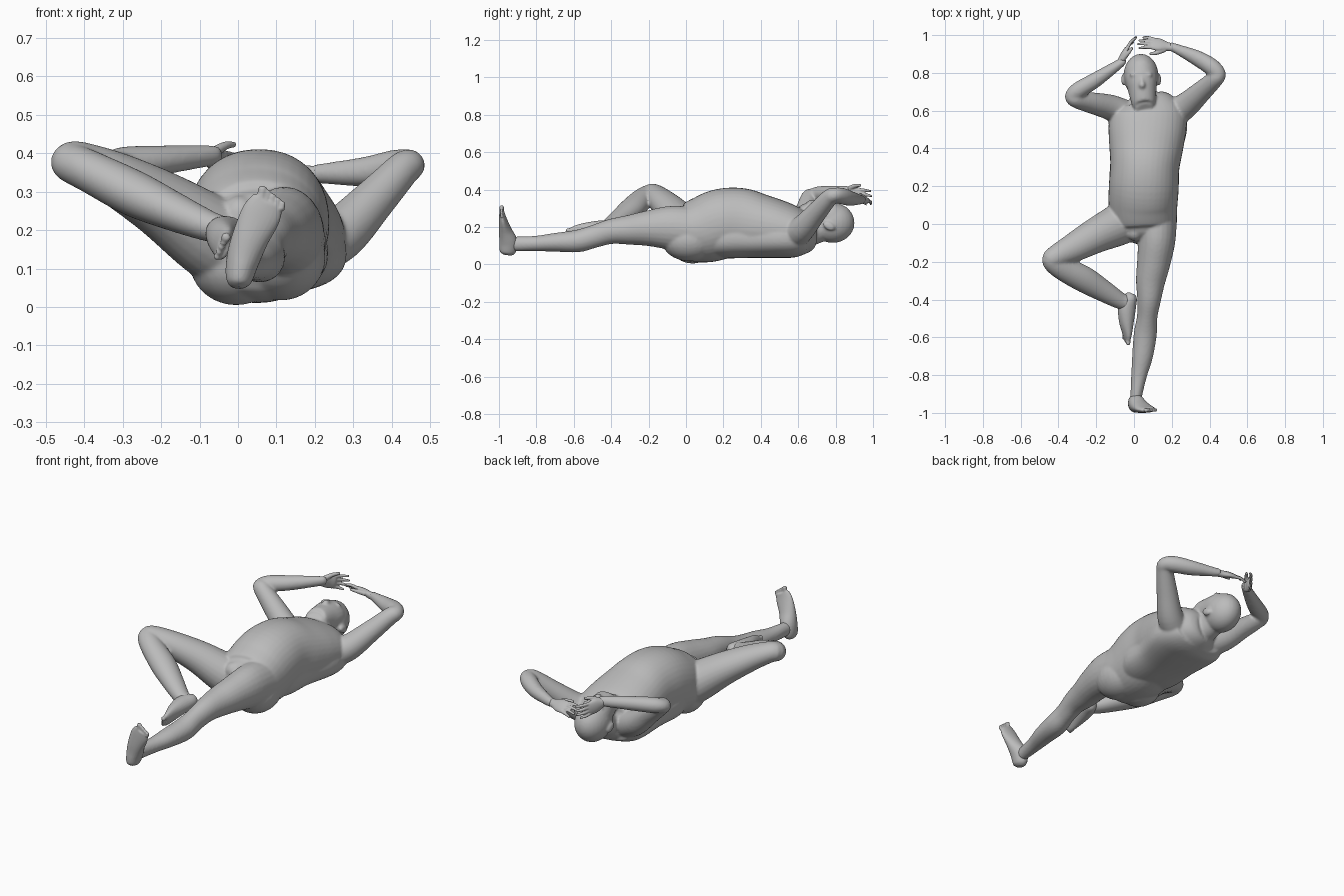
import bpy, bmesh, math
from mathutils import Vector, Matrix

skin = bpy.data.materials.new("plain grey")
skin.diffuse_color = (0.5, 0.5, 0.5, 1)


def tube(bm, pts, up, n=24, steps=5, power=2.0):
    """Loft of ellipses through (x, y, z, side radius, up radius)."""
    P = [Vector(p) for p in pts]
    rows = []
    for i in range(len(P) - 1):
        a, b, c, d = P[max(i - 1, 0)], P[i], P[i + 1], P[min(i + 2, len(P) - 1)]
        for s in range(steps + (i == len(P) - 2)):
            t = s / steps
            rows.append(0.5 * (2 * b + (c - a) * t + (2 * a - 5 * b + 4 * c - d) * t * t
                               + (3 * b - a - 3 * c + d) * t ** 3))
    C = [Vector(r[:3]) for r in rows]
    up, rings = Vector(up), []
    for i, r in enumerate(rows):
        tan = (C[min(i + 1, len(C) - 1)] - C[max(i - 1, 0)]).normalized()
        side = tan.cross(up).normalized()
        nor = side.cross(tan)
        ring = []
        for k in range(n):
            ca, sa = math.cos(2 * math.pi * k / n), math.sin(2 * math.pi * k / n)
            e = 2 / power
            ring.append(bm.verts.new(C[i] + side * (r[3] * math.copysign(abs(ca) ** e, ca))
                                     + nor * (r[4] * math.copysign(abs(sa) ** e, sa))))
        rings.append(ring)
    for a, b in zip(rings, rings[1:]):
        for k in range(n):
            bm.faces.new((a[k], a[(k + 1) % n], b[(k + 1) % n], b[k]))
    bm.faces.new(rings[0][::-1])
    bm.faces.new(rings[-1])


def ball(bm, loc, size, tilt=0):
    m = Matrix.Translation(loc) @ Matrix.Rotation(tilt, 4, 'X') @ Matrix.Diagonal((*size, 1))
    bmesh.ops.create_uvsphere(bm, u_segments=28, v_segments=18, radius=1, matrix=m)


def finish(bm, name, voxel, smooth):
    """Fuse the overlapping volumes into one smooth skin."""
    bmesh.ops.recalc_face_normals(bm, faces=bm.faces)
    me = bpy.data.meshes.new(name)
    bm.to_mesh(me)
    bm.free()
    me.materials.append(skin)
    ob = bpy.data.objects.new(name, me)
    bpy.context.collection.objects.link(ob)
    r = ob.modifiers.new("fuse", 'REMESH')
    r.mode, r.voxel_size, r.use_smooth_shade = 'VOXEL', voxel, True
    s = ob.modifiers.new("soften", 'SMOOTH')
    s.factor, s.iterations = 0.5, smooth


# torso, from the seat to the base of the neck
body = bmesh.new()
tube(body, [(0.06, -0.10, 0.18, 0.05, 0.06), (0.058, -0.06, 0.175, 0.14, 0.12),
            (0.055, 0.0, 0.17, 0.17, 0.155), (0.048, 0.1, 0.188, 0.182, 0.18),
            (0.052, 0.2, 0.218, 0.185, 0.188), (0.057, 0.3, 0.22, 0.183, 0.187),
            (0.064, 0.4, 0.205, 0.195, 0.17), (0.07, 0.5, 0.188, 0.205, 0.153),
            (0.075, 0.58, 0.172, 0.2, 0.135), (0.07, 0.64, 0.165, 0.15, 0.11),
            (0.06, 0.675, 0.165, 0.085, 0.08)], (0, 0, 1), n=40, power=2.15)
# broad flat back
tube(body, [(0.05, 0.08, 0.14, 0.13, 0.1), (0.05, 0.2, 0.14, 0.178, 0.108),
            (0.058, 0.35, 0.14, 0.183, 0.105), (0.072, 0.5, 0.14, 0.207, 0.105),
            (0.078, 0.58, 0.14, 0.2, 0.103), (0.075, 0.635, 0.14, 0.165, 0.085)],
     (0, 0, 1), n=40, power=2.4)
ball(body, (-0.005, 0.035, 0.115), (0.12, 0.125, 0.11))      # buttocks
ball(body, (0.11, 0.02, 0.13), (0.118, 0.15, 0.113))
ball(body, (0.005, -0.045, 0.24), (0.045, 0.045, 0.05))      # groin

# neck and head
tube(body, [(0.06, 0.6, 0.16, 0.09, 0.08), (0.05, 0.68, 0.18, 0.072, 0.075),
            (0.04, 0.76, 0.21, 0.07, 0.07)], (0, 0, 1))
ball(body, (0.037, 0.785, 0.222), (0.092, 0.116, 0.107))
tube(body, [(0.055, 0.613, 0.31, 0.042, 0.03), (0.052, 0.63, 0.293, 0.06, 0.055),
            (0.045, 0.70, 0.268, 0.074, 0.078), (0.038, 0.78, 0.25, 0.086, 0.085),
            (0.037, 0.85, 0.235, 0.065, 0.07)], (0, 0, 1))
tube(body, [(0.04, 0.785, 0.325, 0.01, 0.01), (0.042, 0.755, 0.336, 0.012, 0.014),
            (0.043, 0.735, 0.344, 0.017, 0.016), (0.043, 0.722, 0.338, 0.012, 0.01)], (0, 0, 1))
for s in (-1, 1):
    ball(body, (0.038 + s * 0.032, 0.79, 0.32), (0.03, 0.012, 0.012))   # brow
    ball(body, (0.038 + s * 0.094, 0.765, 0.205), (0.012, 0.034, 0.022), -0.5)  # ear

# raised arms
tube(body, [(0.18, 0.57, 0.15, 0.08, 0.08), (0.265, 0.62, 0.19, 0.07, 0.07),
            (0.35, 0.695, 0.275, 0.057, 0.056), (0.425, 0.765, 0.355, 0.046, 0.046),
            (0.442, 0.795, 0.37, 0.044, 0.04), (0.405, 0.835, 0.365, 0.046, 0.043),
            (0.33, 0.88, 0.352, 0.041, 0.038), (0.215, 0.932, 0.347, 0.024, 0.026),
            (0.19, 0.94, 0.347, 0.024, 0.022)], (0, -0.5, 1))
tube(body, [(-0.03, 0.57, 0.15, 0.08, 0.08), (-0.12, 0.615, 0.2, 0.068, 0.07),
            (-0.22, 0.64, 0.285, 0.057, 0.056), (-0.305, 0.66, 0.355, 0.046, 0.046),
            (-0.322, 0.678, 0.368, 0.043, 0.038), (-0.29, 0.71, 0.375, 0.045, 0.042),
            (-0.2, 0.765, 0.382, 0.04, 0.038), (-0.075, 0.85, 0.393, 0.024, 0.028),
            (-0.06, 0.868, 0.392, 0.02, 0.026)], (0, -0.5, 1))

# straight leg
tube(body, [(0.118, 0.05, 0.18, 0.11, 0.125), (0.12, -0.08, 0.195, 0.1, 0.118),
            (0.105, -0.2, 0.193, 0.089, 0.096), (0.088, -0.3, 0.185, 0.078, 0.08),
            (0.08, -0.4, 0.176, 0.063, 0.067), (0.07, -0.49, 0.15, 0.054, 0.061),
            (0.06, -0.58, 0.125, 0.061, 0.06), (0.045, -0.7, 0.118, 0.055, 0.05),
            (0.027, -0.8, 0.112, 0.042, 0.041), (0.013, -0.9, 0.11, 0.032, 0.039),
            (0.008, -0.95, 0.11, 0.03, 0.036)], (0, 0, 1))

# bent leg
tube(body, [(0.0, 0.045, 0.145, 0.115, 0.115), (-0.075, 0.0, 0.185, 0.112, 0.108),
            (-0.2, -0.06, 0.268, 0.094, 0.087), (-0.32, -0.125, 0.335, 0.077, 0.069),
            (-0.41, -0.17, 0.375, 0.06, 0.055), (-0.432, -0.195, 0.375, 0.055, 0.052),
            (-0.38, -0.235, 0.35, 0.062, 0.055), (-0.27, -0.29, 0.295, 0.07, 0.06),
            (-0.16, -0.355, 0.245, 0.058, 0.05), (-0.075, -0.405, 0.21, 0.045, 0.04),
            (-0.035, -0.415, 0.2, 0.04, 0.036)], (0, 0.1, 1))
finish(body, "body", 0.007, 6)


def hand(name, wrist, direction, up, thumb_side):
    bm = bmesh.new()
    w, d = Vector(wrist), Vector(direction).normalized()
    side = d.cross(Vector(up)).normalized()
    nor = side.cross(d)
    at = lambda f, s, h, a, b: (*(w + d * f + side * s + nor * h), a, b)
    tube(bm, [at(-0.02, 0, 0, 0.022, 0.02), at(0.01, 0, 0, 0.026, 0.019),
              at(0.05, 0, 0.005, 0.038, 0.016), at(0.085, 0, 0.004, 0.038, 0.013),
              at(0.095, 0, 0.003, 0.03, 0.008)], nor)
    for i, length in enumerate((0.072, 0.083, 0.078, 0.06)):
        s = (1.5 - i) * thumb_side
        tube(bm, [at(0.075, s * 0.018, 0.003, 0.0095, 0.0095),
                  at(0.085 + length * 0.5, s * 0.022, 0.004, 0.0085, 0.0085),
                  at(0.085 + length, s * 0.025, -0.01, 0.006, 0.006)], nor, n=10)
    tube(bm, [at(0.02, thumb_side * 0.02, -0.004, 0.014, 0.014),
              at(0.06, thumb_side * 0.045, -0.012, 0.011, 0.011),
              at(0.095, thumb_side * 0.055, -0.018, 0.007, 0.007)], nor, n=10)
    finish(bm, name, 0.004, 2)


hand("left_hand", (0.185, 0.938, 0.347), (-1, 0.18, 0.03), (0, 0.6, 0.8), -1)
hand("right_hand", (-0.075, 0.852, 0.39), (0.47, 0.84, -0.22), (-0.85, 0.5, 0), 1)


def foot(name, spine, up, toe_base, toe_step, toe_dir, toe_len):
    bm = bmesh.new()
    tube(bm, spine, up)
    base, step, d = Vector(toe_base), Vector(toe_step), Vector(toe_dir).normalized()
    for i in range(5):
        r = 0.0125 if i == 0 else 0.009
        p = base + step * i
        tube(bm, [(*(p + d * f * (toe_len - 0.004 * i)), r * k, r * k)
                  for f, k in ((-0.6, 1), (0.4, 0.95), (0.85, 0.95), (1, 0.5))], up, n=10)
    finish(bm, name, 0.004, 3)


# flexed foot of the straight leg
foot("left_foot", [(0.0, -0.955, 0.05, 0.016, 0.022), (0.002, -0.953, 0.068, 0.033, 0.043),
                   (0.012, -0.95, 0.12, 0.043, 0.049), (0.032, -0.966, 0.18, 0.048, 0.035),
                   (0.06, -0.979, 0.24, 0.052, 0.021), (0.078, -0.984, 0.275, 0.043, 0.014)],
     (0, 1, 0.1), (0.06, -0.985, 0.285), (0.0135, 0, -0.006), (0.2, -0.02, 1), 0.03)

# foot of the bent leg, resting against the other leg
foot("right_foot", [(-0.01, -0.368, 0.195, 0.018, 0.02), (-0.018, -0.388, 0.195, 0.038, 0.036),
                    (-0.036, -0.44, 0.193, 0.043, 0.047), (-0.04, -0.51, 0.182, 0.046, 0.04),
                    (-0.037, -0.575, 0.168, 0.046, 0.025), (-0.037, -0.608, 0.16, 0.039, 0.016)],
     (-1, 0, 0.3), (-0.03, -0.605, 0.185), (-0.006, 0.004, -0.013), (-0.05, -1, -0.15), 0.036)
